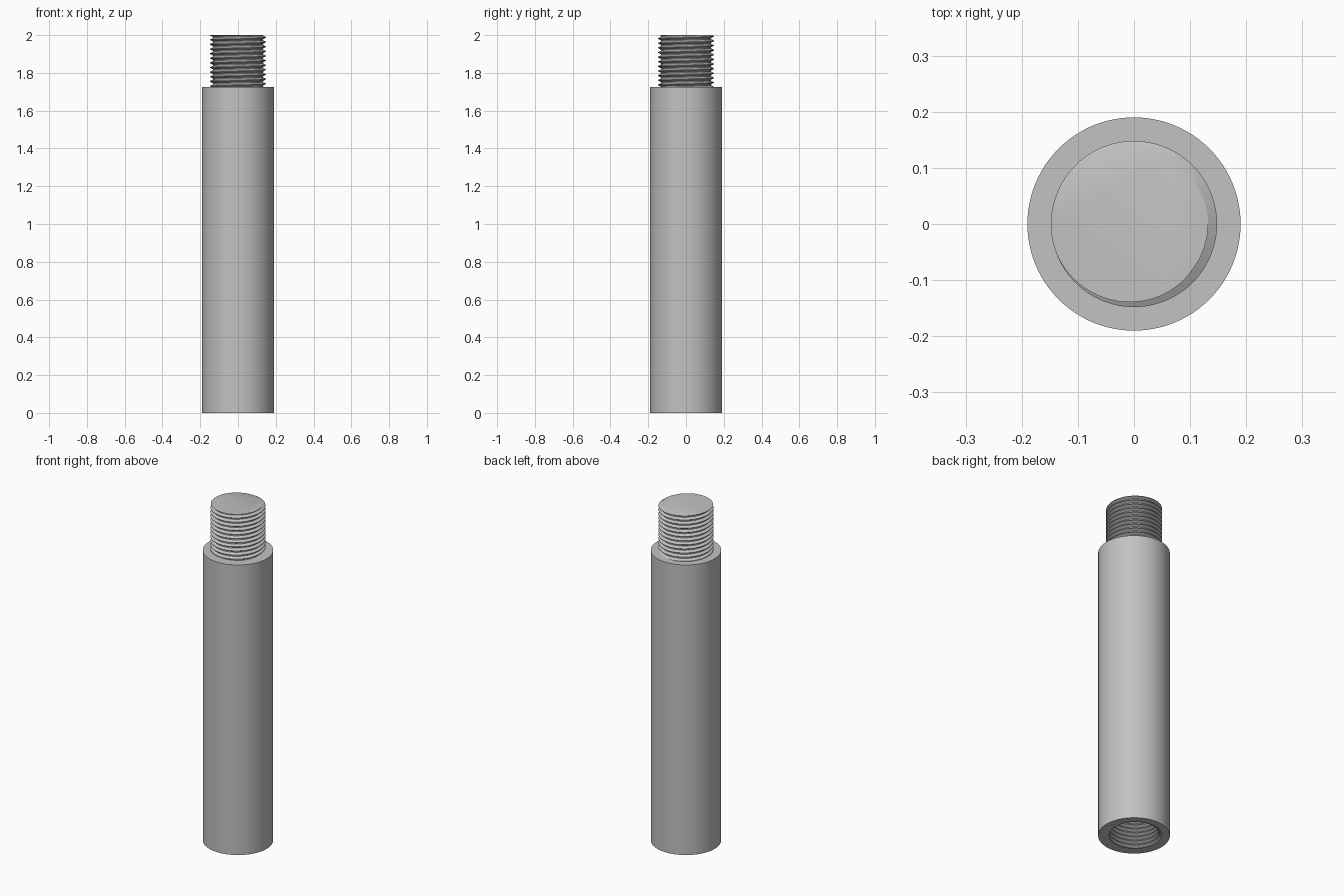
import bpy
import bmesh
from math import cos, sin, pi, radians

SEGMENTS = 96
BODY_RADIUS, BODY_TOP, TOP = 0.19, 1.725, 2.0
CREST, ROOT, PITCH = 0.148, 0.132, 0.0245
SOCKET_DEPTH = 0.3

old = bpy.data.objects.get("Cube")
if old:
    bpy.data.objects.remove(old, do_unlink=True)

# Single plain metal colour
metal = bpy.data.materials.new("grey_metal")
metal.use_nodes = True
colour = (0.54, 0.54, 0.54, 1)
metal.diffuse_color = colour
metal.node_tree.nodes["Principled BSDF"].inputs["Base Color"].default_value = colour


def make_object(name, bm):
    bmesh.ops.recalc_face_normals(bm, faces=bm.faces)
    mesh = bpy.data.meshes.new(name)
    bm.to_mesh(mesh)
    bm.free()
    mesh.materials.append(metal)
    obj = bpy.data.objects.new(name, mesh)
    bpy.context.collection.objects.link(obj)
    return obj


def activate(obj):
    bpy.ops.object.select_all(action="DESELECT")
    obj.select_set(True)
    bpy.context.view_layer.objects.active = obj


def threaded_rod(name, z_low, z_high):
    """Right-handed V thread, trimmed flat and capped at both ends."""
    profile = [(-0.06, CREST), (0.06, CREST), (0.4, ROOT), (0.6, ROOT)]
    steps = len(profile)
    turns = int((z_high - z_low) / PITCH) + 5
    start = z_high - (turns - 2) * PITCH
    bm = bmesh.new()
    rows = []
    for turn in range(turns):
        for offset, radius in profile:
            row = []
            for i in range(SEGMENTS):
                a = 2 * pi * i / SEGMENTS
                z = start + PITCH * (turn + offset + i / SEGMENTS - 0.5)
                row.append(bm.verts.new((radius * cos(a), radius * sin(a), z)))
            rows.append(row)
    for r in range(len(rows) - 1):
        for i in range(SEGMENTS):
            # The last column joins the first column one turn higher
            last = i == SEGMENTS - 1
            shift = steps if last else 0
            if r + 1 + shift >= len(rows):
                continue
            j = 0 if last else i + 1
            bm.faces.new((rows[r][i], rows[r + shift][j],
                          rows[r + 1 + shift][j], rows[r + 1][i]))
    for z, direction in ((z_low, -1), (z_high, 1)):
        cut = bmesh.ops.bisect_plane(
            bm, geom=bm.verts[:] + bm.edges[:] + bm.faces[:], dist=1e-6,
            plane_co=(0, 0, z), plane_no=(0, 0, direction), clear_outer=True)
        rim = [e for e in cut["geom_cut"] if isinstance(e, bmesh.types.BMEdge)]
        bmesh.ops.holes_fill(bm, edges=rim, sides=0)
    return make_object(name, bm)


# Cylindrical body
bm = bmesh.new()
bmesh.ops.create_cone(bm, cap_ends=True, segments=SEGMENTS, radius1=BODY_RADIUS,
                      radius2=BODY_RADIUS, depth=BODY_TOP)
bmesh.ops.translate(bm, verts=bm.verts, vec=(0, 0, BODY_TOP / 2))
body = make_object("body", bm)

# Threaded socket in the underside
cutter = threaded_rod("socket_cutter", -0.03, SOCKET_DEPTH)
cutter.hide_render = True
socket = body.modifiers.new("socket", "BOOLEAN")
socket.operation = "DIFFERENCE"
socket.solver = "EXACT"
socket.object = cutter
activate(body)
bpy.ops.object.modifier_apply(modifier=socket.name)
bpy.data.objects.remove(cutter, do_unlink=True)

# Threaded stud on top
stud = threaded_rod("threaded_stud", BODY_TOP - 0.005, TOP)

for obj in (body, stud):
    activate(obj)
    bpy.ops.object.shade_smooth_by_angle(angle=radians(30))
